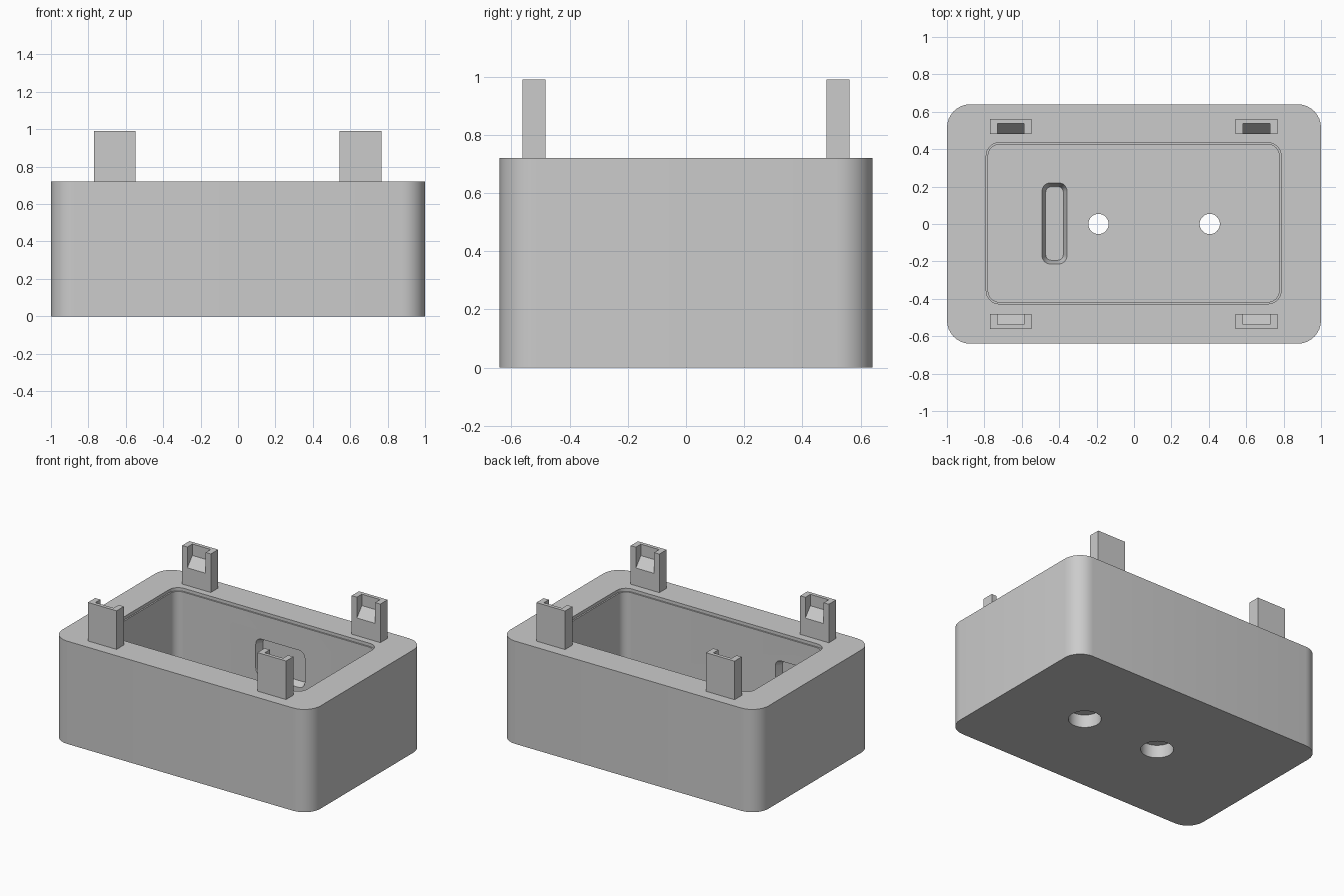
import bpy, bmesh, math
from mathutils import Vector, Matrix

if "Cube" in bpy.data.objects:
    bpy.data.objects.remove(bpy.data.objects["Cube"])

grey = bpy.data.materials.new("light grey")
grey.diffuse_color = (0.6, 0.6, 0.6, 1)
grey.use_nodes = True
grey.node_tree.nodes["Principled BSDF"].inputs["Base Color"].default_value = grey.diffuse_color


def loft(name, rings):
    """Closed solid through matching rings of points."""
    bm = bmesh.new()
    loops = [[bm.verts.new(p) for p in ring] for ring in rings]
    n = len(loops[0])
    for a, b in zip(loops, loops[1:]):
        for i in range(n):
            j = (i + 1) % n
            bm.faces.new((a[i], a[j], b[j], b[i]))
    bm.faces.new(loops[0][::-1])
    bm.faces.new(loops[-1])
    bmesh.ops.recalc_face_normals(bm, faces=bm.faces)
    mesh = bpy.data.meshes.new(name)
    bm.to_mesh(mesh)
    bm.free()
    mesh.materials.append(grey)
    obj = bpy.data.objects.new(name, mesh)
    bpy.context.collection.objects.link(obj)
    return obj


def rounded(hx, hy, r, z, steps=8):
    """Rounded rectangle ring at height z."""
    pts = []
    for k, (sx, sy) in enumerate(((1, 1), (-1, 1), (-1, -1), (1, -1))):
        for i in range(steps + 1):
            t = math.radians(90) * (k + i / steps)
            pts.append(Vector((sx * (hx - r) + r * math.cos(t),
                               sy * (hy - r) + r * math.sin(t), z)))
    return pts


def circle(x, r, z, n=48):
    return [Vector((x + r * math.cos(2 * math.pi * i / n),
                    r * math.sin(2 * math.pi * i / n), z)) for i in range(n)]


def cut(target, cutter):
    """Subtract the cutter and discard it."""
    mod = target.modifiers.new("cut", 'BOOLEAN')
    mod.operation, mod.solver, mod.object = 'DIFFERENCE', 'EXACT', cutter
    cutter.hide_render = True
    dg = bpy.context.evaluated_depsgraph_get()
    mesh = bpy.data.meshes.new_from_object(target.evaluated_get(dg))
    target.modifiers.clear()
    target.data = mesh
    bpy.data.objects.remove(cutter)


def pocket(matrix, hx, hy, depth):
    """Shallow pocket cutter with tapered sides; local +z points out of the surface."""
    rings = [rounded(hx - 0.02, hy - 0.02, 0.03, -depth), rounded(hx, hy, 0.045, 0),
             rounded(hx, hy, 0.045, 0.03)]
    return loft("pocket_cutter", [[matrix @ p for p in ring] for ring in rings])


FLOOR, TOP = 0.15, 0.72

# Box body with rounded vertical corners
body = loft("box_body", [rounded(1, 0.64, 0.125, z) for z in (0, TOP)])

# Main cavity, then a slim stepped recess around its rim
for name, hx, hy, r, z in (("cavity_cutter", 0.778, 0.421, 0.06, FLOOR),
                           ("rim_cutter", 0.788, 0.431, 0.07, TOP - 0.022)):
    cavity = loft(name, [rounded(hx, hy, r, h) for h in (z, TOP + 0.1)])
    cavity.data.transform(Matrix.Translation((-0.002, 0.004, 0)))
    cut(body, cavity)

# Counterbored screw holes through the floor
for x in (-0.19, 0.405):
    cut(body, loft("bore_cutter", [circle(x, 0.054, z) for z in (-0.1, 0.4)]))
    cut(body, loft("counterbore_cutter", [circle(x, 0.104, z) for z in (-0.1, 0.09)]))

# Floor slot, then recesses on the inner back and front walls
cut(body, pocket(Matrix.Translation((-0.425, 0.003, FLOOR)), 0.067, 0.217, 0.06))
back = Matrix.Translation((0.03, 0.425, 0.40)) @ Matrix.Rotation(math.radians(90), 4, 'X')
cut(body, pocket(back, 0.19, 0.13, 0.05))
front = Matrix.Translation((-0.54, -0.417, 0.40)) @ Matrix.Rotation(math.radians(-90), 4, 'X')
cut(body, pocket(front, 0.14, 0.13, 0.05))


def prism(name, profile, x0, x1):
    """Extrude a (y, z) profile along x."""
    return loft(name, [[Vector((x, y, z)) for y, z in profile] for x in (x0, x1)])


# Four snap clips, each with a notch and sloped catch facing the cavity
clips = []
for side, s in (("back", 1), ("front", -1)):
    for hand, x in (("left", -0.659), ("right", 0.655)):
        block = [(s * y, z) for y, z in ((0.482, 0.70), (0.562, 0.70), (0.562, 0.99), (0.482, 0.99))]
        notch = [(s * y, z) for y, z in ((0.472, 0.832), (0.537, 0.91), (0.537, 1.05), (0.472, 1.05))]
        clip = prism(f"{side}_{hand}_clip", block, x - 0.111, x + 0.111)
        cut(clip, prism("notch_cutter", notch, x - 0.071, x + 0.071))
        clips.append(clip)

# Smooth rounded surfaces, keep hard edges
for obj in [body] + clips:
    bpy.ops.object.select_all(action='DESELECT')
    obj.select_set(True)
    bpy.context.view_layer.objects.active = obj
    bpy.ops.object.shade_smooth_by_angle(angle=math.radians(25))
